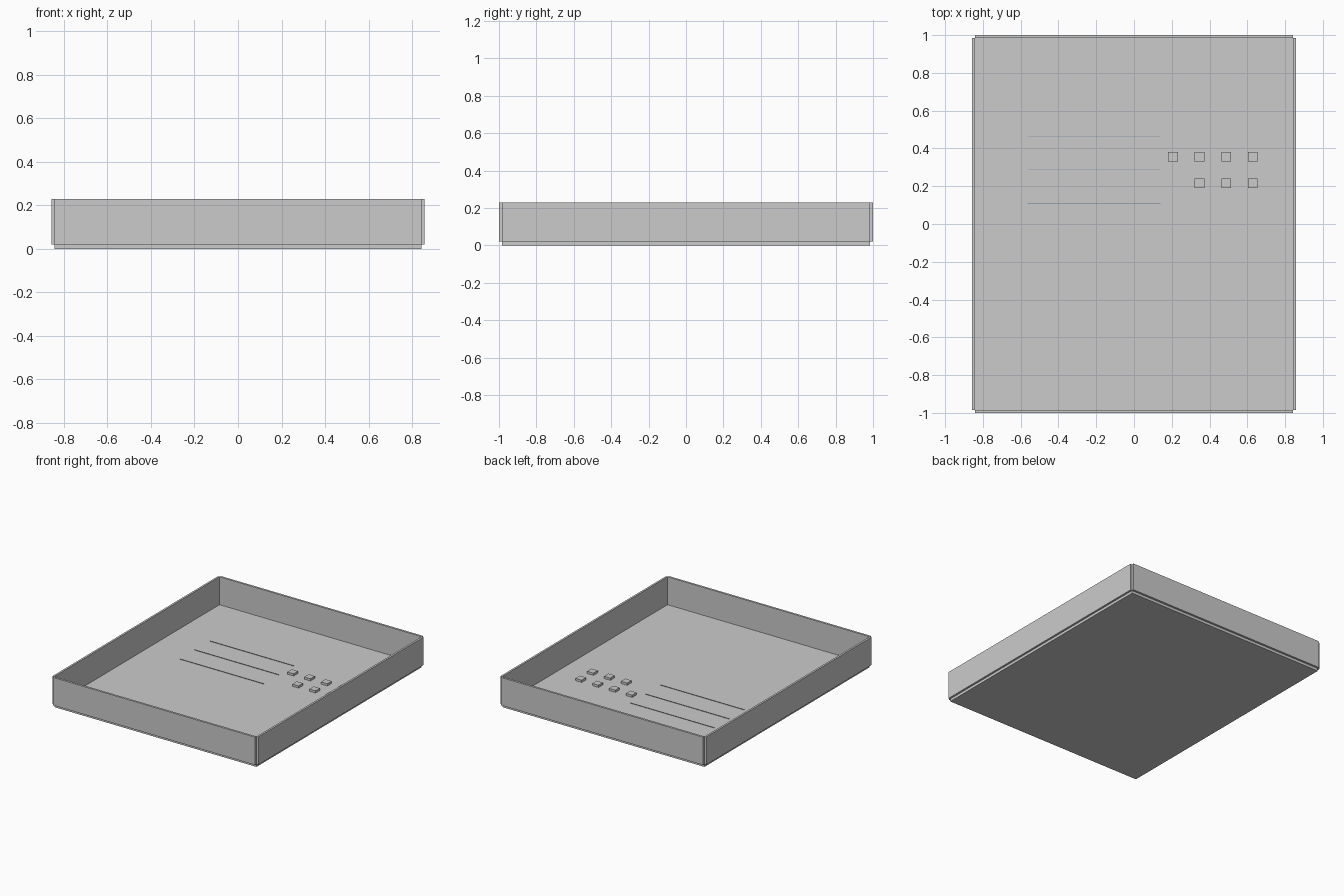
import bpy

if "Cube" in bpy.data.objects:
    bpy.data.objects.remove(bpy.data.objects["Cube"])


def material(name, rgb):
    m = bpy.data.materials.new(name)
    m.diffuse_color = (*rgb, 1)
    m.use_nodes = True
    m.node_tree.nodes["Principled BSDF"].inputs["Base Color"].default_value = m.diffuse_color
    return m


def box(name, x, y, z, mat=None):
    """Box from (min, max) extents on each axis."""
    bpy.ops.mesh.primitive_cube_add(size=1)
    ob = bpy.context.object
    ob.name = name
    ob.location = [(a + b) / 2 for a, b in (x, y, z)]
    ob.scale = [b - a for a, b in (x, y, z)]
    bpy.ops.object.transform_apply(location=True, rotation=False, scale=True)
    if mat:
        ob.data.materials.append(mat)
    return ob


IX, IY = 0.843, 0.984      # inside of the walls
OX, OY = 0.858, 1.0        # outside of the walls
FLOOR, TOP = 0.02, 0.23

light = material("light_tile", (0.8, 0.8, 0.8))
line = material("blue_grey_line", (0.3, 0.36, 0.43))

# Floor panel
box("floor", (-IX, IX), (-IY, IY), (0, FLOOR))

# Four thin walls around the floor, open at the outer corners
for side, s in (("left", -1), ("right", 1)):
    box(side + "_wall", sorted((s * IX, s * OX)), (-IY, IY), (FLOOR, TOP))
for side, s in (("front", -1), ("back", 1)):
    box(side + "_wall", (-IX, IX), sorted((s * IY, s * OY)), (FLOOR, TOP))

# Thin raised lines on the floor
for i, y in enumerate((0.464, 0.287, 0.108)):
    box(f"floor_line_{i + 1}", (-0.563, 0.14), (y - 0.002, y + 0.002),
        (FLOOR, 0.023), line)

# Small square tiles: four in the back row, three in the front row
for row, (y, first) in enumerate(((0.356, 0), (0.216, 1))):
    for col in range(first, 4):
        x = 0.207 + 0.1405 * col
        box(f"tile_{row + 1}_{col + 1}", (x - 0.026, x + 0.026),
            (y - 0.026, y + 0.026), (FLOOR, 0.037), light)
